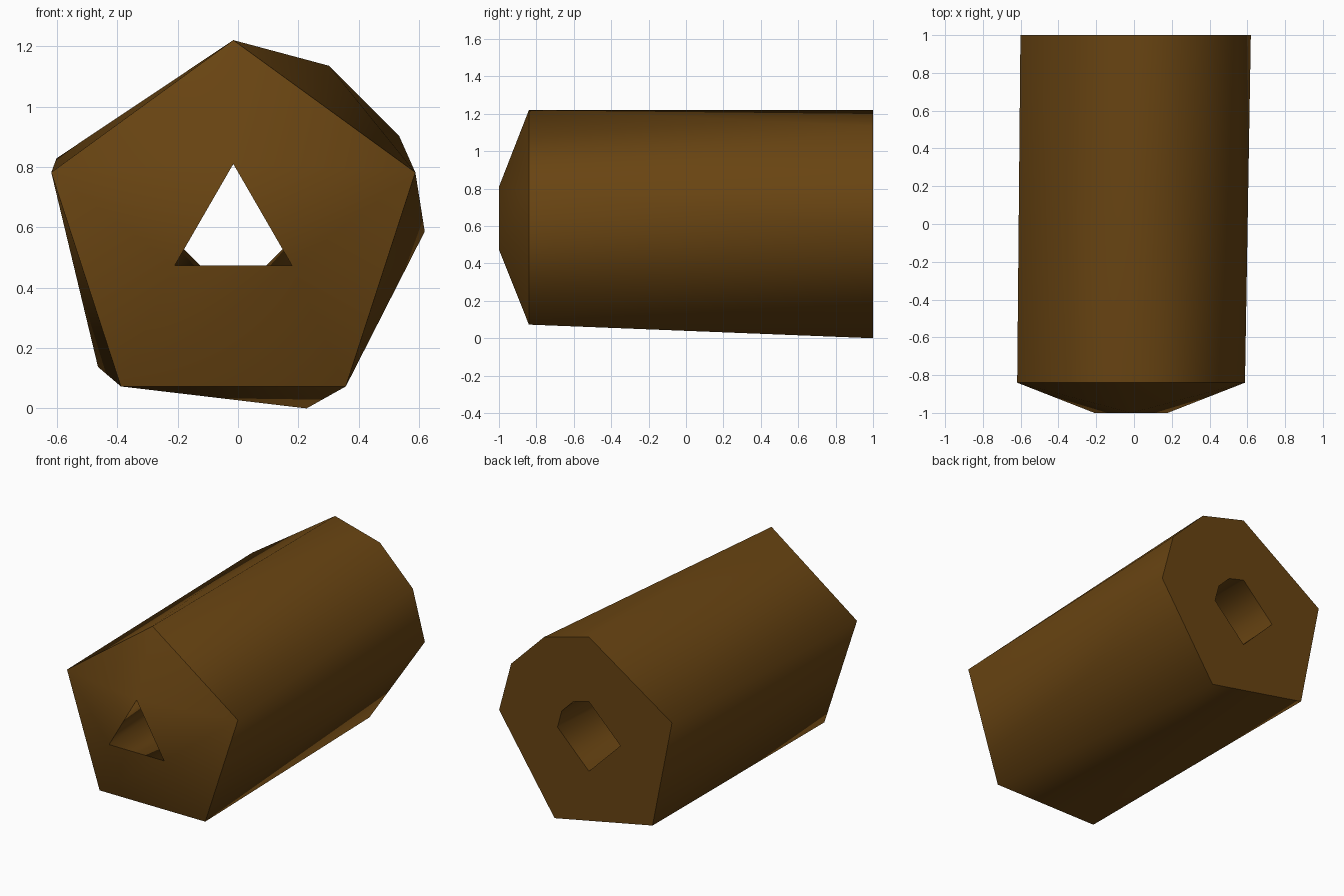
import bpy, bmesh
from math import radians, cos, sin

if "Cube" in bpy.data.objects:
    bpy.data.objects.remove(bpy.data.objects["Cube"])

CX, CZ = -0.0155, 0.586
bm = bmesh.new()


def ring(y, r, angles):
    """Polygon ring around the y axis; every ring starts at 90 degrees."""
    verts = [bm.verts.new((CX + r * cos(radians(a)), y, CZ + r * sin(radians(a))))
             for a in angles]
    return verts, list(angles)


def bridge(a, b, smooth=True):
    """Join two rings of different counts, walking round by edge direction."""
    steps = []
    for k, (verts, ang) in enumerate((a, b)):
        ends = ang[1:] + [450]
        steps += [((s + e) / 2, k) for s, e in zip(ang, ends)]
    idx = [0, 0]
    for _, k in sorted(steps):
        own, other = (a, b)[k][0], (a, b)[1 - k][0]
        tri = [own[idx[k] % len(own)], own[(idx[k] + 1) % len(own)],
               other[idx[1 - k] % len(other)]]
        bm.faces.new(tri).smooth = smooth
        idx[k] += 1


def even(n):
    return [90 + 360 * i / n for i in range(n)]


# Rings: triangular tip opening, pentagonal shoulder, back rim and back bore
tip = ring(-1.0, 0.224, even(3))
shoulder = ring(-0.84, 0.634, even(5))
back = ring(1.0, 0.634, [90, 157.5, 225, 292.5, 360, 390, 420])
bore = ring(1.0, 0.222, [90, 180, 270, 360, 390, 420])

bridge(tip, shoulder)        # tapered nose
bridge(shoulder, back)       # long body
bridge(back, bore, False)    # flat back end
bridge(bore, tip)            # hole through the middle

# Keep the rims crisp
for verts, _ in (tip, shoulder, back, bore):
    for i, v in enumerate(verts):
        e = bm.edges.get((v, verts[(i + 1) % len(verts)]))
        if e:
            e.smooth = False

bmesh.ops.recalc_face_normals(bm, faces=bm.faces[:])
mesh = bpy.data.meshes.new("hollow_tapered_tube")
bm.to_mesh(mesh)
bm.free()

mat = bpy.data.materials.new("dark_brown")
mat.diffuse_color = (0.14, 0.058, 0.006, 1)
mat.use_nodes = True
mat.node_tree.nodes["Principled BSDF"].inputs["Base Color"].default_value = mat.diffuse_color
mesh.materials.append(mat)
obj = bpy.data.objects.new("hollow_tapered_tube", mesh)
bpy.context.collection.objects.link(obj)
